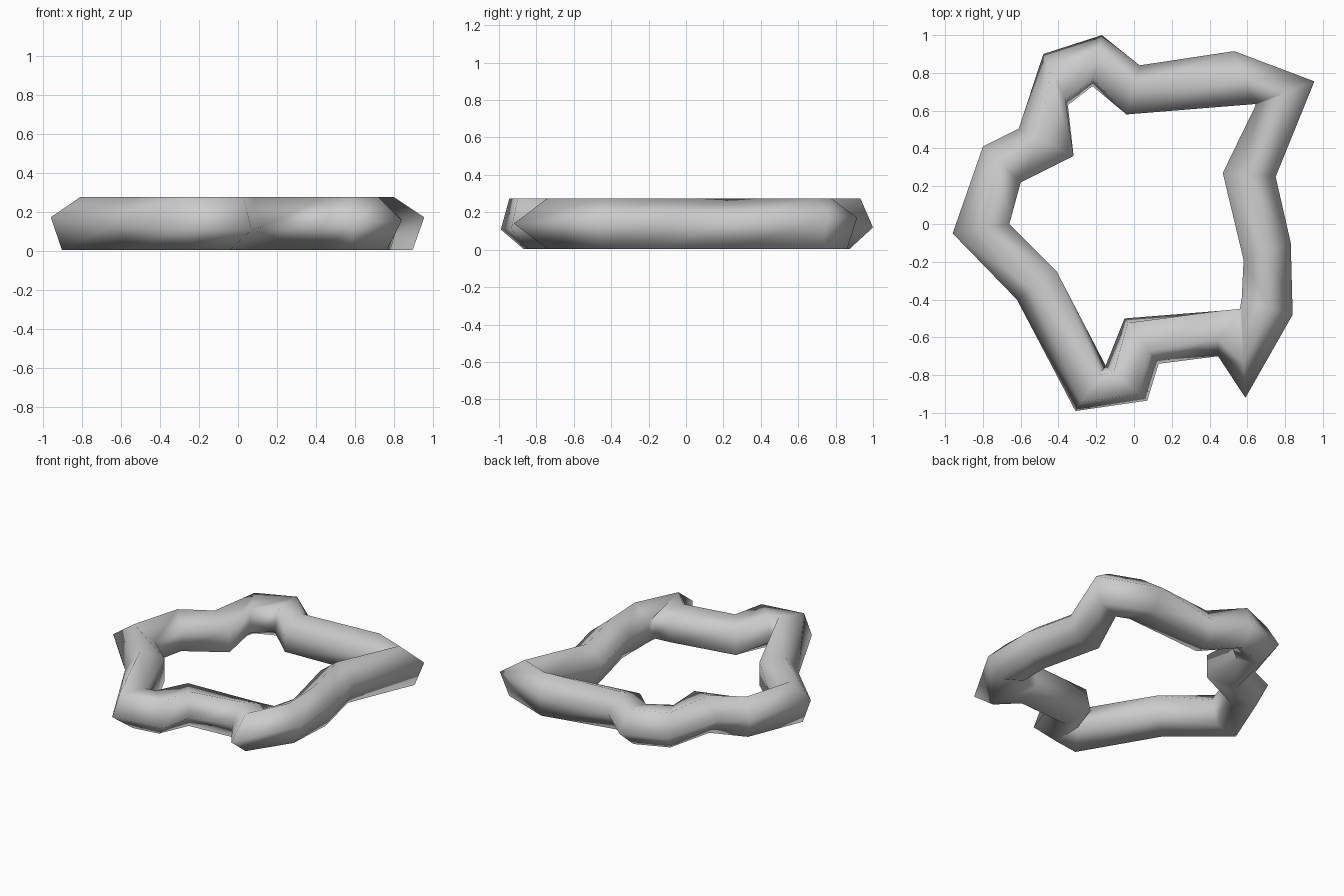
import bpy, bmesh, math
from mathutils import Vector

if "Cube" in bpy.data.objects:
    bpy.data.objects.remove(bpy.data.objects["Cube"], do_unlink=True)

SIDES, BOTTOM, TOP = 5, 0.005, 0.275

# Joints going round the ring: outer xy, inner xy, twist in degrees
joints = [
    ((-.96, -.05), (-.66, .00), 0),
    ((-.80, .41), (-.60, .22), 9),
    ((-.61, .505), (-.32, .36), 18),
    ((-.48, .90), (-.35, .63), 27),
    ((-.17, 1.0), (-.22, .73), 30),
    ((.03, .84), (-.04, .58), 15),
    ((.53, .915), (.64, .635), 0),
    ((.955, .755), (.645, .63), 0),
    ((.75, .25), (.47, .27), 0),
    ((.83, -.10), (.58, -.19), 0),
    ((.84, -.48), (.57, -.40), 9),
    ((.59, -.92), (.56, -.45), 18),
    ((.445, -.70), (.45, -.46), 18),
    ((.13, -.74), (-.05, -.50), 27),
    ((.07, -.935), (-.15, -.75), 36),
    ((-.31, -.99), (-.15, -.75), 36),
    ((-.62, -.40), (-.41, -.25), 18),
]


def spread(values, low, high):
    """Stretch values to fill the range low to high."""
    a, b = min(values), max(values)
    return [low + (v - a) / (b - a) * (high - low) for v in values]


# Five-sided tube with mitred joints, closed on itself
bm = bmesh.new()
rings = []
for outer, inner, twist in joints:
    angles = [math.radians(twist) + math.tau * k / SIDES for k in range(SIDES)]
    across = spread([math.sin(a) for a in angles], 0, 1)
    heights = spread([math.cos(a) for a in angles], BOTTOM, TOP)
    ring = []
    for t, z in zip(across, heights):
        p = Vector(inner).lerp(Vector(outer), t)
        ring.append(bm.verts.new((p.x, p.y, z)))
    rings.append(ring)

for i, ring in enumerate(rings):
    after = rings[(i + 1) % len(rings)]
    for k in range(SIDES):
        n = (k + 1) % SIDES
        bm.faces.new((ring[k], ring[n], after[n], after[k]))
bmesh.ops.recalc_face_normals(bm, faces=bm.faces)
for face in bm.faces:
    face.smooth = True

mesh = bpy.data.meshes.new("ring_tube")
bm.to_mesh(mesh)
bm.free()
tube = bpy.data.objects.new("ring_tube", mesh)
bpy.context.collection.objects.link(tube)

# Plain grey
grey = bpy.data.materials.new("light_grey")
grey.use_nodes = True
colour = (0.6, 0.6, 0.6, 1)
grey.diffuse_color = colour
grey.node_tree.nodes["Principled BSDF"].inputs["Base Color"].default_value = colour
mesh.materials.append(grey)
